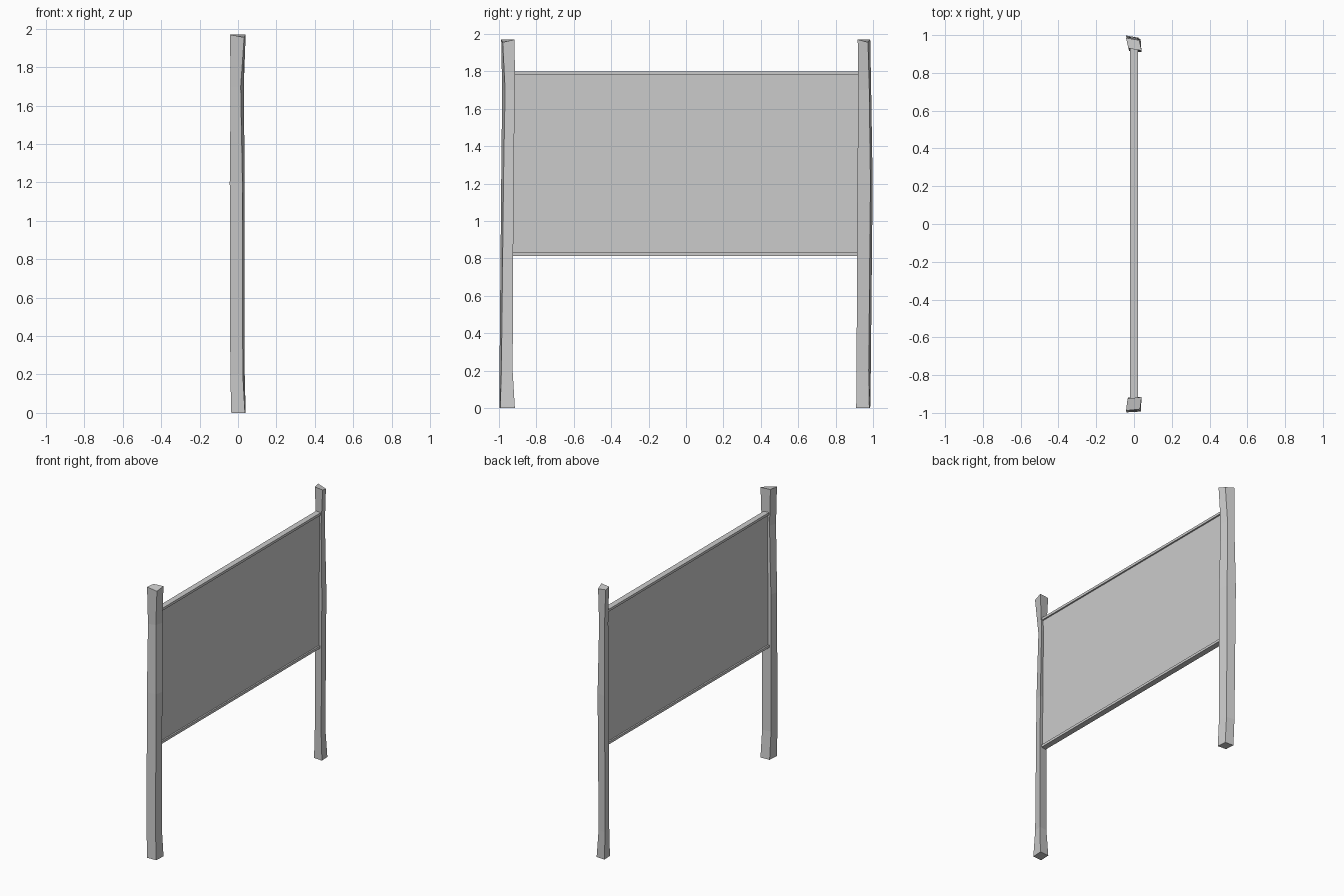
import bpy, bmesh

if "Cube" in bpy.data.objects:
    bpy.data.objects.remove(bpy.data.objects["Cube"])


def box(name, x, y, z0, z1):
    """Box centred on x and y, spanning z0..z1."""
    bpy.ops.mesh.primitive_cube_add(size=1, location=(0, 0, (z0 + z1) / 2))
    ob = bpy.context.object
    ob.name = name
    ob.scale = (x, y, z1 - z0)
    return ob


def post(name, side, rings):
    """Crooked timber: rings are (z, x0, x1, inner, outer, pinch)."""
    bm = bmesh.new()
    loops = []
    for z, x0, x1, inner, outer, p in rings:
        drop = 0.015 if z > 1.9 else 0     # slanted saw cut on top
        pts = [(x0 + p, inner + p, z), (x1, inner, z),
               (x1 - p, outer - p, z - drop), (x0, outer, z)]
        loops.append([bm.verts.new((x, y * side, h)) for x, y, h in pts])
    for a, b in zip(loops, loops[1:]):
        for i in range(4):
            j = (i + 1) % 4
            bm.faces.new((a[i], a[j], b[j], b[i]))
    bm.faces.new(loops[0])
    bm.faces.new(loops[-1])
    bmesh.ops.recalc_face_normals(bm, faces=bm.faces)
    me = bpy.data.meshes.new(name)
    bm.to_mesh(me)
    bm.free()
    bpy.context.collection.objects.link(bpy.data.objects.new(name, me))


# Two rough-hewn posts
post("front_post", -1, [
    (0.0, -0.035, 0.04, 0.915, 0.997, 0.004),
    (0.2, -0.04, 0.035, 0.927, 0.997, 0.010),
    (1.2, -0.043, 0.035, 0.922, 0.988, 0.012),
    (1.7, -0.038, 0.03, 0.915, 0.983, 0.016),
    (1.97, -0.042, 0.04, 0.916, 0.988, 0.008)])
post("back_post", 1, [
    (0.0, -0.032, 0.04, 0.91, 0.985, 0.005),
    (0.2, -0.038, 0.032, 0.912, 0.988, 0.011),
    (1.2, -0.042, 0.035, 0.916, 0.998, 0.012),
    (1.7, -0.035, 0.025, 0.922, 0.99, 0.010),
    (1.97, -0.042, 0.04, 0.918, 0.985, 0.012)])

# Board with a rail along each long edge
box("board", 0.02, 1.88, 0.825, 1.785)
box("bottom_rail", 0.042, 1.88, 0.812, 0.83)
box("top_rail", 0.042, 1.88, 1.78, 1.798)
